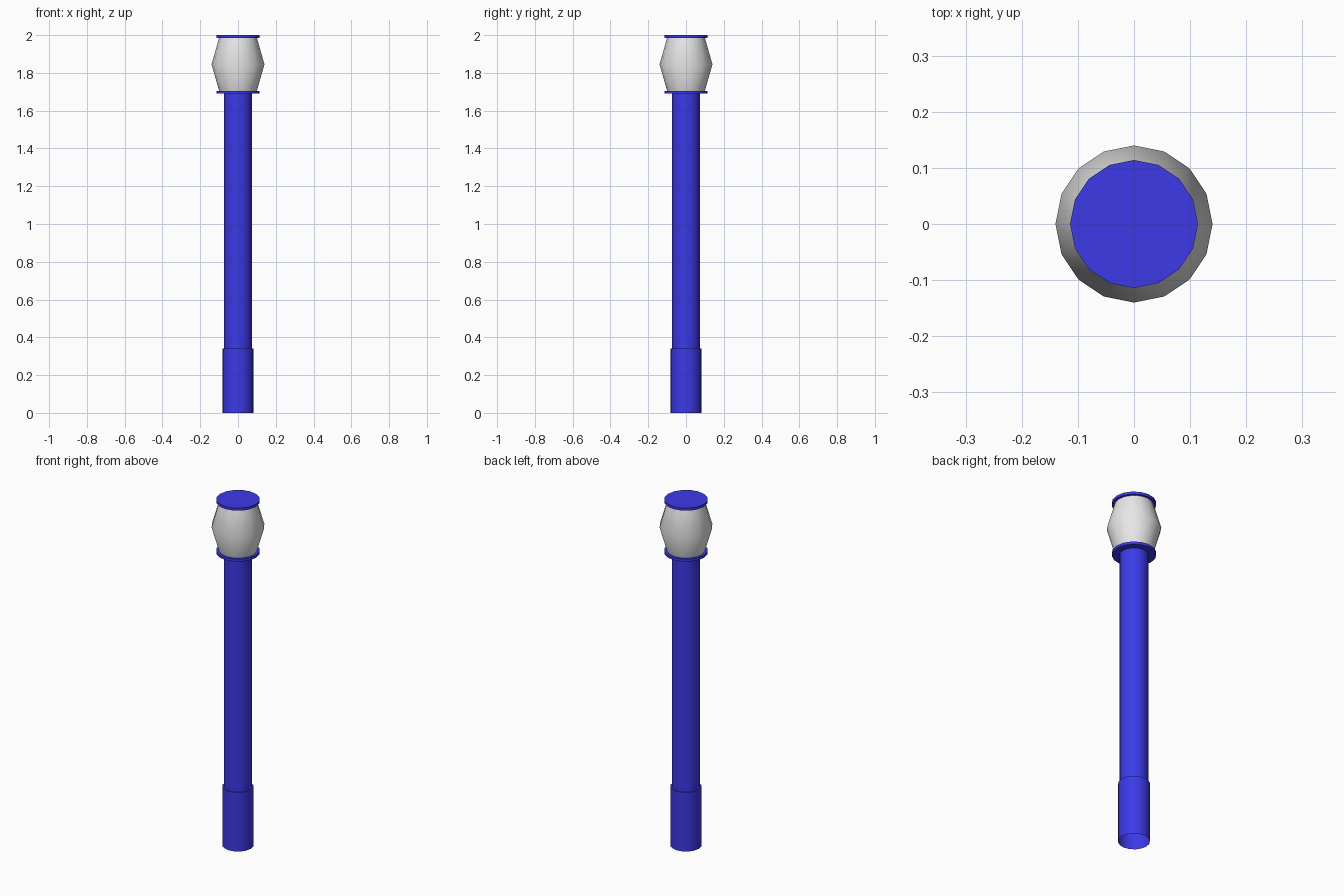
import bpy
import bmesh
from math import cos, sin, pi, radians

SIDES = 16

cube = bpy.data.objects.get("Cube")
if cube:
    bpy.data.objects.remove(cube, do_unlink=True)


def make_material(name, color):
    mat = bpy.data.materials.new(name)
    mat.use_nodes = True
    mat.diffuse_color = color
    mat.node_tree.nodes["Principled BSDF"].inputs["Base Color"].default_value = color
    return mat


def turned_part(name, profile, mat, cap_bottom=False, cap_top=False):
    """Revolve (radius, height) points, listed bottom to top, around z."""
    bm = bmesh.new()
    rings = []
    for r, z in profile:
        rings.append([bm.verts.new((r * cos(2 * pi * i / SIDES), r * sin(2 * pi * i / SIDES), z))
                      for i in range(SIDES)])
    for low, high in zip(rings, rings[1:]):
        for i in range(SIDES):
            j = (i + 1) % SIDES
            bm.faces.new((low[i], low[j], high[j], high[i]))
    if cap_bottom:
        bm.faces.new(rings[0][::-1])
    if cap_top:
        bm.faces.new(rings[-1])
    mesh = bpy.data.meshes.new(name)
    bm.to_mesh(mesh)
    bm.free()
    mesh.materials.append(mat)
    obj = bpy.data.objects.new(name, mesh)
    bpy.context.collection.objects.link(obj)
    bpy.ops.object.select_all(action='DESELECT')
    obj.select_set(True)
    bpy.context.view_layer.objects.active = obj
    bpy.ops.object.shade_smooth_by_angle(angle=radians(40))
    return obj


blue = make_material("blue paint", (0.045, 0.041, 0.8, 1))
glass = make_material("pale lamp glass", (0.8, 0.8, 0.8, 1))

# Hollow base sleeve, open underneath, with a narrow shoulder
turned_part("base_sleeve", [(0.082, 0), (0.082, 0.34), (0.074, 0.34)], blue)

# Post
turned_part("post", [(0.074, 0.34), (0.074, 1.69)], blue)

# Thin discs below and above the lamp
for name, bottom in (("lower_collar", 1.69), ("top_cap", 1.985)):
    turned_part(name, [(0.114, bottom), (0.114, bottom + 0.015)], blue, True, True)

# Barrel-shaped lamp
turned_part("lamp_shade", [(0.1, 1.705), (0.14, 1.845), (0.1, 1.985)], glass)
